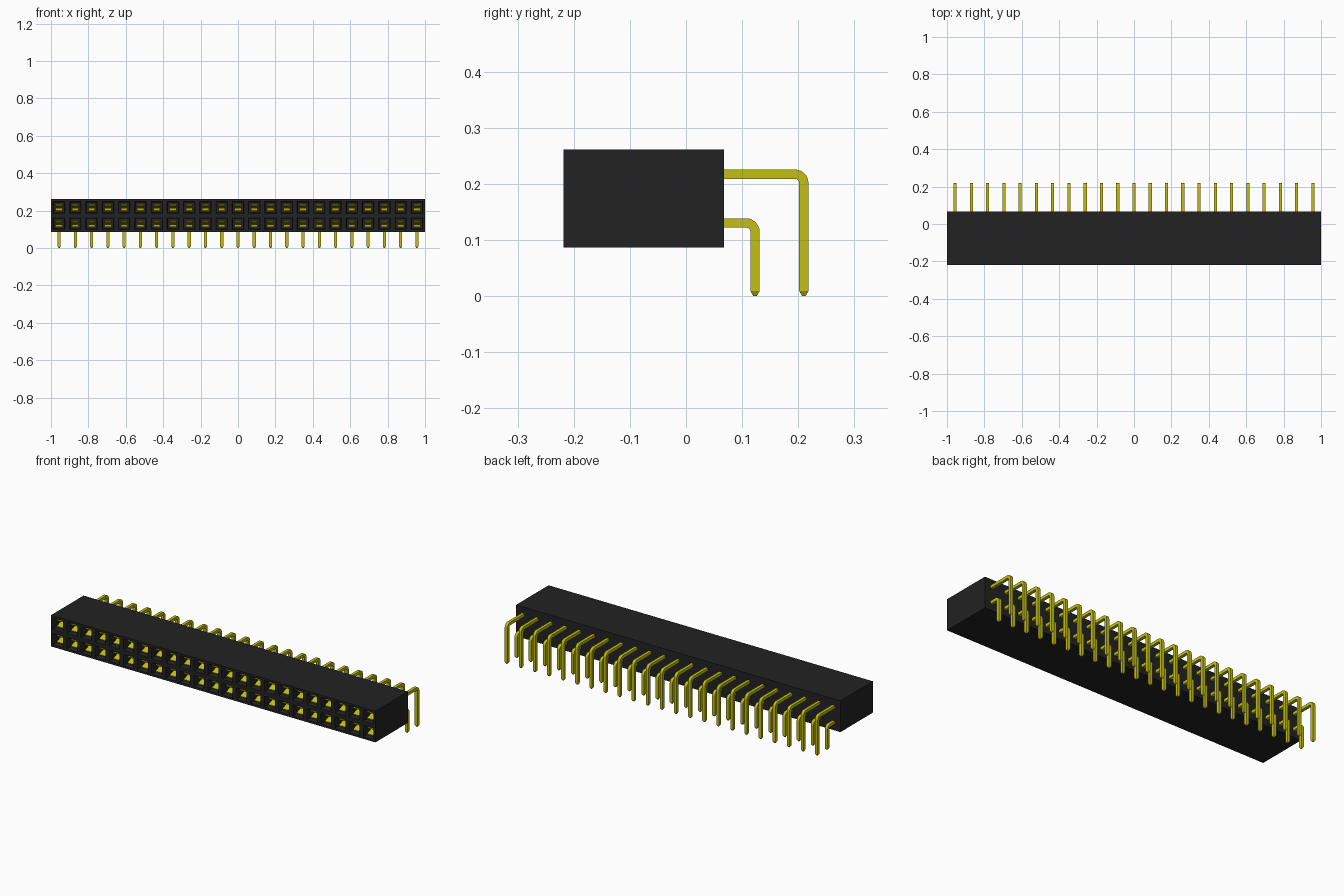
import bpy, bmesh, math
from mathutils import Vector

cube = bpy.data.objects.get("Cube")
if cube:
    bpy.data.objects.remove(cube, do_unlink=True)

COLUMNS = 23
PITCH = 2 / COLUMNS
FRONT, BACK = -0.218, 0.068
ROWS = {"lower": PITCH * 1.5, "upper": PITCH * 2.5}
FIRST_X = -1 + PITCH / 2


def material(name, rgb):
    m = bpy.data.materials.new(name)
    m.use_nodes = True
    m.diffuse_color = (*rgb, 1)
    bsdf = m.node_tree.nodes["Principled BSDF"]
    bsdf.inputs["Base Color"].default_value = (*rgb, 1)
    bsdf.inputs["Roughness"].default_value = 0.6
    return m


black = material("black plastic", (0.016, 0.016, 0.016))
gold = material("yellow metal", (0.54, 0.52, 0.006))


def add_object(name, bm, mat):
    bmesh.ops.recalc_face_normals(bm, faces=bm.faces)
    mesh = bpy.data.meshes.new(name)
    bm.to_mesh(mesh)
    bm.free()
    mesh.materials.append(mat)
    ob = bpy.data.objects.new(name, mesh)
    bpy.context.collection.objects.link(ob)
    return ob


def repeat_along_x(ob):
    arr = ob.modifiers.new("columns", 'ARRAY')
    arr.count = COLUMNS
    arr.use_relative_offset = False
    arr.use_constant_offset = True
    arr.constant_offset_displace = (PITCH, 0, 0)


def bridge(bm, rings):
    for a, b in zip(rings, rings[1:]):
        for i in range(len(a)):
            j = (i + 1) % len(a)
            bm.faces.new((a[i], a[j], b[j], b[i]))
    bm.faces.new(rings[0])
    bm.faces.new(rings[-1])


# Housing: a front grid extruded into a block, one socket per cell
def make_housing():
    bm = bmesh.new()
    xs = [-1 + PITCH * i for i in range(COLUMNS + 1)]
    zs = [PITCH * (k + 1) for k in range(3)]
    grid = [[bm.verts.new((x, FRONT, z)) for x in xs] for z in zs]
    cells = [bm.faces.new((grid[k][i], grid[k][i + 1],
                           grid[k + 1][i + 1], grid[k + 1][i]))
             for k in range(2) for i in range(COLUMNS)]
    rim = [e for e in bm.edges if e.is_boundary]
    ext = bmesh.ops.extrude_edge_only(bm, edges=rim)["geom"]
    back = [v for v in ext if isinstance(v, bmesh.types.BMVert)]
    bmesh.ops.translate(bm, vec=(0, BACK - FRONT, 0), verts=back)
    bmesh.ops.holes_fill(bm, edges=[e for e in bm.edges if e.is_boundary], sides=0)
    # Flat margin, tapered mouth, then a straight deep socket
    bmesh.ops.inset_individual(bm, faces=cells, thickness=0.017)
    bmesh.ops.inset_individual(bm, faces=cells, thickness=0.006, depth=-0.01)
    for f in bmesh.ops.extrude_discrete_faces(bm, faces=cells)["faces"]:
        bmesh.ops.translate(bm, vec=(0, 0.2, 0), verts=f.verts)
    return add_object("housing", bm, black)


# Bent pin: square section swept around a right angle, with a tapered tip
def make_pin(row, z, y):
    half, radius = 0.0083, 0.016
    path = [(BACK - 0.02, z, 0)]
    for i in range(7):
        a = math.radians(15 * i)
        path.append((y - radius + radius * math.sin(a),
                     z - radius + radius * math.cos(a), a))
    path.append((y, 0.009, math.pi / 2))
    bm = bmesh.new()
    rings = []
    for k, (py, pz, a) in enumerate(path + [(y, 0, math.pi / 2)]):
        h = half if k < len(path) else 0.003
        out = Vector((0, math.sin(a), math.cos(a))) * h
        side = Vector((h, 0, 0))
        c = Vector((FIRST_X, py, pz))
        rings.append([bm.verts.new(c + side * sx + out * so)
                      for sx, so in ((-1, -1), (1, -1), (1, 1), (-1, 1))])
    bridge(bm, rings)
    ob = add_object(row + "_pins", bm, gold)
    repeat_along_x(ob)


# Spring contact: two leaves that pinch together inside each socket
def make_contact(row, z):
    leaf = [(0.014, 0.0195), (0.014, 0.016), (0.045, 0.004),
            (0.06, 0.004), (0.19, 0.012), (0.19, 0.0195)]
    bm = bmesh.new()
    for flip in (1, -1):
        bridge(bm, [[bm.verts.new((FIRST_X + x, FRONT + d, z + flip * h))
                     for d, h in leaf] for x in (-0.018, 0.018)])
    ob = add_object(row + "_contacts", bm, gold)
    repeat_along_x(ob)


make_housing()
for row, y in (("lower", 0.123), ("upper", 0.21)):
    make_pin(row, ROWS[row], y)
    make_contact(row, ROWS[row])
